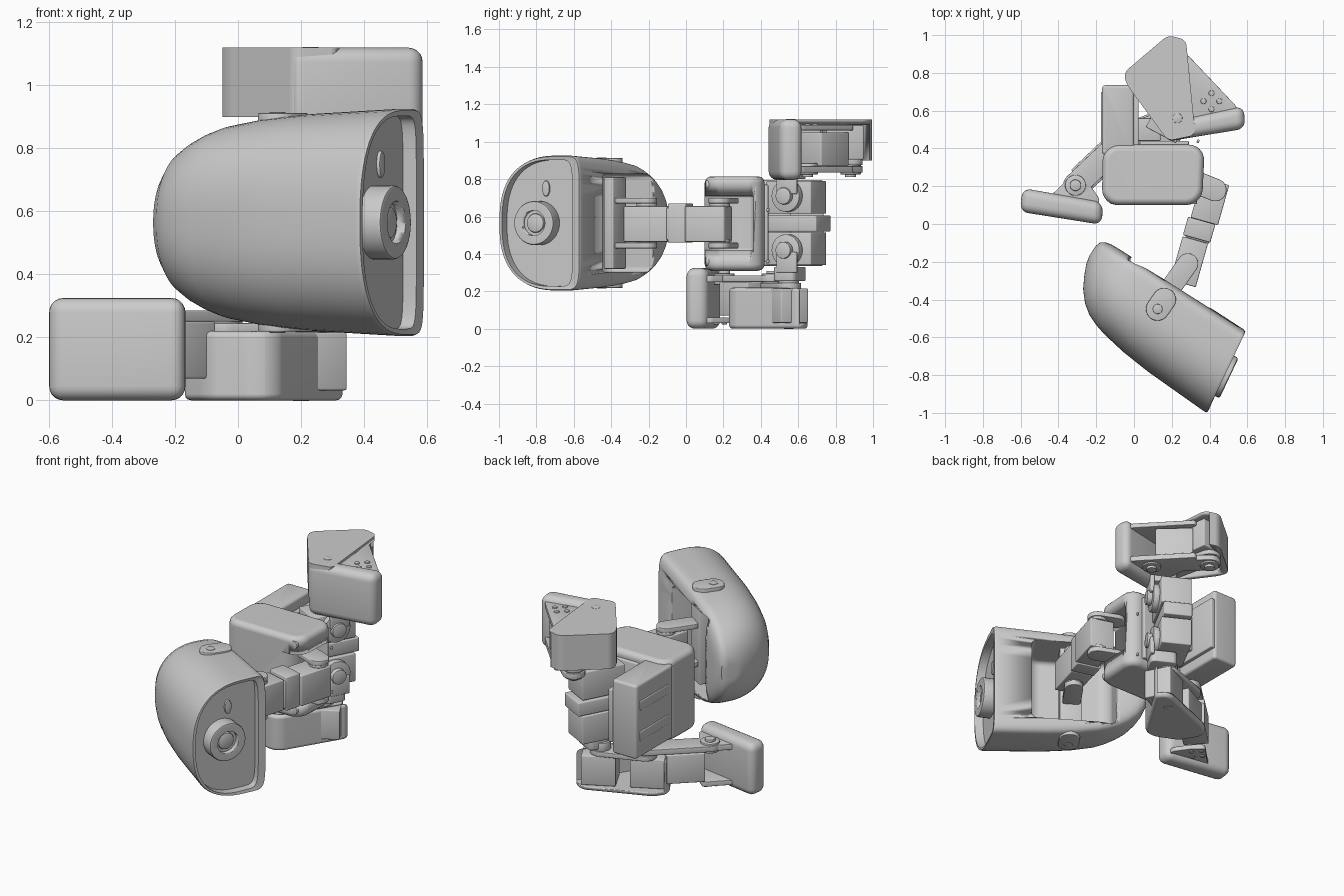
import bpy, bmesh, math
from mathutils import Vector

if "Cube" in bpy.data.objects:
    bpy.data.objects.remove(bpy.data.objects["Cube"])

MID = 0.565  # the robot's left/right symmetry plane (it lies on its side)


def finish(bm, name, edge=0.0, segs=3):
    bmesh.ops.recalc_face_normals(bm, faces=bm.faces)
    me = bpy.data.meshes.new(name)
    bm.to_mesh(me)
    bm.free()
    ob = bpy.data.objects.new(name, me)
    bpy.context.collection.objects.link(ob)
    bpy.context.view_layer.objects.active = ob
    for o in bpy.context.selected_objects:
        o.select_set(False)
    ob.select_set(True)
    if edge:
        m = ob.modifiers.new("soft", 'BEVEL')
        m.width, m.segments, m.limit_method, m.angle_limit = edge, segs, 'ANGLE', math.radians(40)
        bpy.ops.object.modifier_apply(modifier=m.name)
    bpy.ops.object.shade_smooth_by_angle(angle=math.radians(35))
    return ob


def prism(name, pts, z0, z1, corner=0.0, edge=0.0, segs=3):
    """Outline in plan, extruded in z, with rounded corners and soft rims."""
    bm = bmesh.new()
    f = bm.faces.new([bm.verts.new((x, y, z0)) for x, y in pts])
    ext = bmesh.ops.extrude_face_region(bm, geom=[f])
    for v in ext['geom']:
        if isinstance(v, bmesh.types.BMVert):
            v.co.z = z1
    if corner:
        up = [e for e in bm.edges if abs(e.verts[0].co.z - e.verts[1].co.z) > 1e-4]
        bmesh.ops.bevel(bm, geom=up, offset=corner, segments=6, profile=0.5,
                        affect='EDGES', clamp_overlap=True)
    return finish(bm, name, edge, segs)


def box(name, c, size, z0, z1, ang=0.0, corner=0.0, edge=0.006):
    ca, sa = math.cos(ang), math.sin(ang)
    hx, hy = size[0] / 2, size[1] / 2
    pts = [(c[0] + x * ca - y * sa, c[1] + x * sa + y * ca)
           for x, y in ((-hx, -hy), (hx, -hy), (hx, hy), (-hx, hy))]
    return prism(name, pts, z0, z1, corner, edge)


def link(name, p, q, r, z0, z1):
    """Stadium shaped plate between two pivots."""
    a = math.atan2(q[1] - p[1], q[0] - p[0])
    pts = []
    for c, s in ((p, a + math.pi / 2), (q, a - math.pi / 2)):
        pts += [(c[0] + r * math.cos(s + math.pi * i / 12),
                 c[1] + r * math.sin(s + math.pi * i / 12)) for i in range(13)]
    return prism(name, pts, z0, z1, 0, 0.004)


def cyl(name, c, r, h, axis=(0, 0, 1), edge=0.004, n=32):
    bm = bmesh.new()
    bmesh.ops.create_cone(bm, cap_ends=True, segments=n, radius1=r, radius2=r, depth=h)
    ob = finish(bm, name, edge, 2)
    ob.location = c
    ob.rotation_euler = Vector(axis).to_track_quat('Z', 'Y').to_euler()
    return ob


def cut(ob, cutter):
    bpy.context.view_layer.update()
    bpy.context.view_layer.objects.active = ob
    before, count = ob.data.copy(), len(ob.data.polygons)
    for solver in ('EXACT', 'MANIFOLD', 'FLOAT'):
        m = ob.modifiers.new("cut", 'BOOLEAN')
        m.operation, m.object, m.solver = 'DIFFERENCE', cutter, solver
        bpy.ops.object.modifier_apply(modifier=m.name)
        if len(ob.data.polygons) > count * .4:
            break
        ob.data = before.copy()
    bpy.data.objects.remove(cutter)
    ob.modifiers.new("flat_normals", 'WEIGHTED_NORMAL').keep_sharp = True


def pair(z0, z1):
    return ((z0, z1), (2 * MID - z1, 2 * MID - z0))


# Head: D-shaped sections lofted along the head axis
A, B = Vector((.84, -.54, 0)).normalized(), Vector((.54, .84, 0)).normalized()
N = 64


def hp(a, b, z=0.0):
    return A * a + B * b + Vector((0, 0, z))


def section(a, lo, hi, w, slant=0.0, nh=6.0, nl=2.5):
    mid, out = lo + .72 * (hi - lo), []
    for i in range(N):
        t = 2 * math.pi * (i + .5) / N
        c, s = math.cos(t), math.sin(t)
        n = nh if c > 0 else nl
        b = mid + math.copysign(abs(c) ** (2 / n), c) * (hi - mid if c > 0 else mid - lo)
        z = math.copysign(abs(s) ** (2 / n), s) * w
        out.append(hp(a + slant * (hi - b) / (hi - lo), b, MID + z))
    return out


rings = [section(*r) for r in (
    (-.108, -.27, -.21, .05, 0, 2.2, 2.1), (-.098, -.315, -.178, .105, 0, 2.4, 2.1),
    (-.075, -.37, -.163, .155, 0, 2.8, 2.2), (-.04, -.436, -.156, .198, 0, 3.2, 2.2),
    (.01, -.495, -.154, .238, 0, 3.8, 2.3), (.06, -.532, -.154, .265, 0, 4.5, 2.3),
    (.12, -.558, -.154, .289, 0, 5, 2.4), (.186, -.577, -.154, .308, 0, 6),
    (.32, -.601, -.154, .33), (.488, -.618, -.154, .345),
    (.79, -.634, -.155, .361, .06, 7), (.805, -.63, -.161, .356, .06, 7),
    (.805, -.614, -.205, .338, .06, 7), (.755, -.614, -.205, .338, .06, 7))]
bm = bmesh.new()
vr = [[bm.verts.new(p) for p in r] for r in rings]
for u, v in zip(vr, vr[1:]):
    for i in range(N):
        bm.faces.new((u[i], u[(i + 1) % N], v[(i + 1) % N], v[i]))
bm.faces.new(vr[0])
bm.faces.new(vr[-1])
head = finish(bm, "head_shell")
cut(head, box("opening_cutter", hp(.335, -.2), (.50, .44), MID - .262, MID + .262,
              math.atan2(A.y, A.x), .08, .03))

# Visor lens and slot
face_dir = A * .99 + B * .13
lens = hp(.82, -.42, MID)
rim = cyl("lens_rim", lens, .118, .09, face_dir, .012)
cut(rim, cyl("lens_cutter", lens + face_dir * .045, .068, .06, face_dir, 0))
cyl("lens", lens + face_dir * .012, .052, .03, face_dir, .012)
slot = cyl("visor_slot", hp(.778, -.385, MID + .185), .022, .03, face_dir)
slot.scale = (1, 1.9, 1)

# Head hinges
for z0, z1 in pair(.862, .912):
    link("head_hinge", (.125, -.45), (.16, -.40), .062, z0, z1)
for z0, z1 in pair(.90, .916):
    cyl("hinge_screw", (.125, -.45, (z0 + z1) / 2), .026, z1 - z0)
box("head_yoke", (.17, -.38), (.13, .06), .32, .81, -.57)

# Neck: two motors joined by a short link
NA = -.274
box("neck_motor_lower", (.292, -.20), (.14, .24), .465, .655, NA)
box("neck_link", (.35, -.03), (.13, .12), .475, .645, NA)
box("neck_spacer", (.345, -.03), (.15, .10), .46, .67, NA)
box("neck_motor_upper", (.402, .12), (.15, .22), .465, .655, NA)
for z0, z1 in pair(.67, .70):
    link("neck_bracket_head", (.285, -.21), (.20, -.33), .055, z0, z1)
    link("neck_bracket_body", (.43, .18), (.33, .22), .06, z0, z1)
for z0, z1 in pair(.65, .672):
    for p in ((.285, -.21), (.43, .18)):
        cyl("neck_horn", (*p, (z0 + z1) / 2), .055, z1 - z0)

# Torso shell with the neck recess
torso = prism("torso", [(-.17, .10), (.36, .10), (.375, .42), (-.165, .42)], .31, .815, .085, .035)
cut(torso, box("recess_cutter", (.38, .20), (.30, .32), .42, .71, 0, .03, .01))
for x in (-.10, .31):
    for z in (.36, .77):
        cyl("torso_screw", (x, .13, z), .024, .05, (0, 1, 0))

# Backpack with raised strips
box("backpack", (-.085, .55), (.17, .37), .335, .795, 0, .02, .015)
for z in (.47, .66):
    box("backpack_strip", (-.165, .56), (.02, .28), z - .03, z + .03)
box("backpack_ridge", (.01, .55), (.03, .37), .40, .73)

# Pelvis and hips, turned outwards in plan
HA = math.radians(-28)
HX = Vector((math.cos(HA), math.sin(HA), 0))
box("pelvis", (.20, .59), (.17, .33), .52, .605, HA)
box("pelvis_plate", (.16, .425), (.26, .03), .36, .77)
box("pelvis_bridge", (.06, .50), (.16, .12), .45, .68)
for z0, z1 in pair(.615, .79):
    box("hip_motor", (.205, .59), (.18, .27), z0, z1, HA)
    for s in (1, -1):
        cyl("hip_screw", Vector((.205 - s * .055, .59 + s * .11, z0 + .02)) + HX * .09, .01, .012, HX)
for s in (1, -1):
    c = Vector((.205, .59, MID + s * .145))
    cyl("hip_disc", c + HX * .105, .085, .04, HX)
    cyl("hip_hub", c + HX * .135, .045, .04, HX)
for z0, z1 in pair(.72, .83):
    box("hip_arm", (.325, .54), (.025, .12), z0, z1, HA)
for z0, z1 in pair(.80, .875):
    box("hip_yoke", (.25, .555), (.16, .13), z0, z1, HA, .03)


def leg(tag, thigh, hollow, core, foot, flange, hip, knee, ankle, ztop, out):
    """ztop: outer face height; out: +1 leg above, -1 leg below."""
    def zz(a, b):  # depth measured inward from the outer face
        return tuple(sorted((ztop - out * a, ztop - out * b)))
    cover = prism(tag + "_thigh_cover", thigh, *zz(0, .22), .055, .02)
    cut(cover, prism("thigh_cutter", hollow, *zz(.03, .3)))
    ang = math.atan2(core[1][1] - core[0][1], core[1][0] - core[0][0])
    for i, c in enumerate(core):
        box(f"{tag}_thigh_motor_{i}", c, (.20, .165), *zz(.032, .215), ang)
    sa = math.atan2(ankle[1] - knee[1], ankle[0] - knee[0])
    mid = ((knee[0] * .4 + ankle[0] * .6), (knee[1] * .4 + ankle[1] * .6))
    box(tag + "_shin_motor", mid, (.22, .15), *zz(.07, .25), sa)
    link(tag + "_thigh_plate", hip, knee, .065, *zz(.215, .245))
    link(tag + "_shin_plate", knee, ankle, .065, *zz(.25, .285))
    for p in (hip, knee, ankle):
        cyl(tag + "_joint", (*p, ztop - out * .265), .055, .06)
        cyl(tag + "_joint_cap", (*p, ztop - out * .30), .03, .02)
    prism(tag + "_foot", foot, *zz(0, .325), 0, .045, 5)
    for d in ((.03, .06), (.25, .285)):
        prism(tag + "_foot_flange", flange, *zz(*d), .02, .004)
    for i in range(4):
        a = i * math.pi / 2
        cyl(tag + "_bolt", (ankle[0] + .042 * math.cos(a), ankle[1] + .042 * math.sin(a),
                            ztop - out * .03), .015, .014)
    cyl(tag + "_thigh_screw", (*hip, ztop), .026, .004)


leg("upper_leg",
    [(-.055, .80), (.18, 1.0), (.275, .975), (.325, .47), (.18, .44), (-.04, .74)],
    [(.0, .79), (.185, .95), (.5, 1.1), (.5, .47), (.19, .48), (.0, .755)],
    [(.22, .61), (.19, .84)],
    [(.165, .435), (.59, .505), (.58, .625), (.18, .54)],
    [(.28, .90), (.22, .84), (.26, .50), (.55, .52), (.545, .62)],
    (.23, .56), (.16, .88), (.41, .65), 1.12, 1)
leg("lower_leg",
    [(.345, .61), (.12, .24), (.05, .225), (-.10, .29), (-.18, .42), (-.13, .50), (.27, .66)],
    [(-.15, .42), (-.085, .31), (.05, .25), (.11, .275), (.33, .61), (.4, .8), (-.3, .8)],
    [(.22, .535), (-.03, .405)],
    [(-.59, .19), (-.605, .065), (-.17, -.004), (-.165, .115)],
    [(-.50, .12), (-.20, .08), (-.18, .13), (-.25, .23), (-.31, .28), (-.37, .22), (-.43, .16)],
    (.20, .55), (-.04, .46), (-.31, .205), 0.0, -1)
